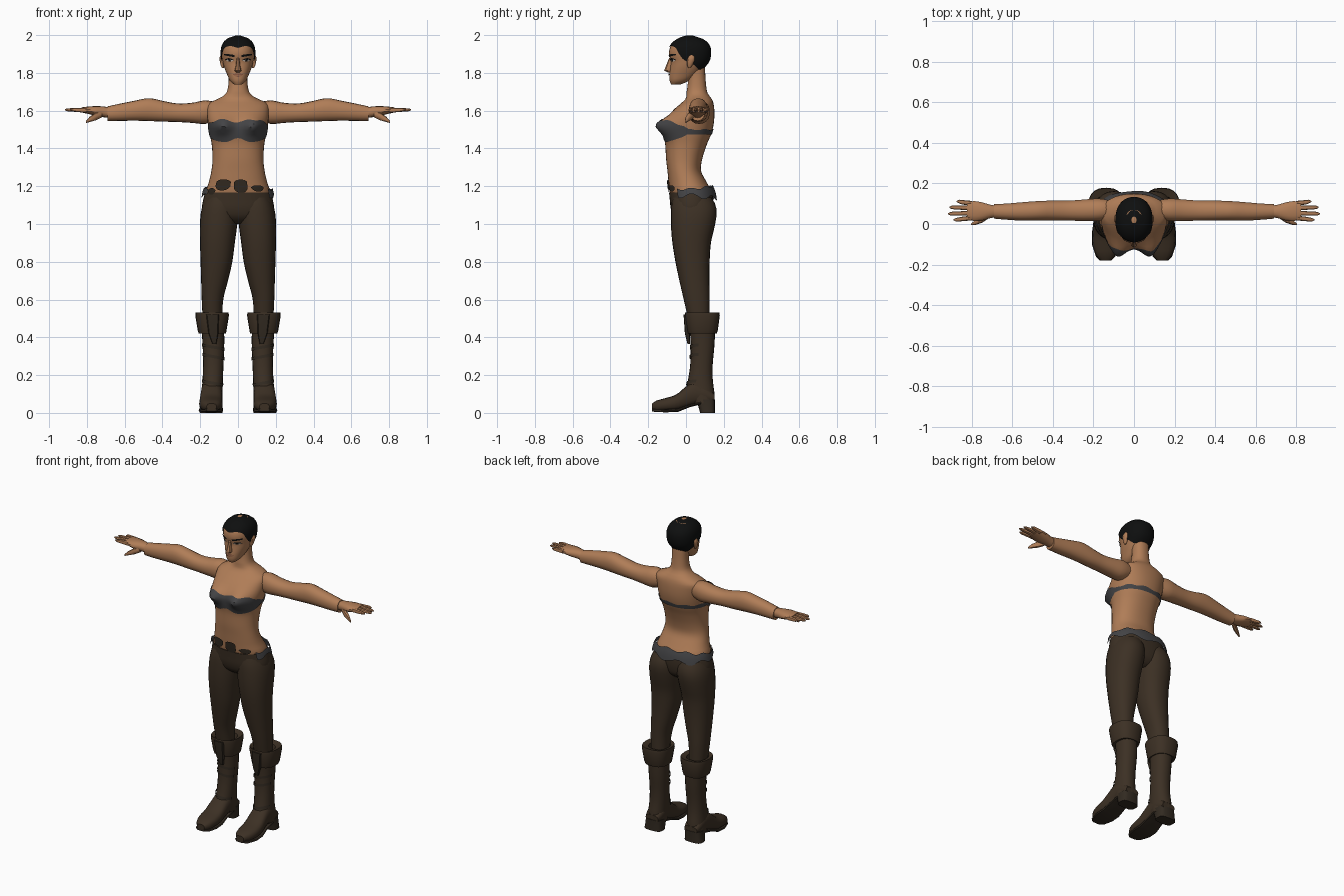
import bpy, bmesh, math
from math import sin, cos, pi, exp


def material(name, r, g, b):
    m = bpy.data.materials.new(name)
    m.diffuse_color = [(c / 255 / 12.92 if c < 10 else ((c / 255 + .055) / 1.055) ** 2.4)
                       for c in (r, g, b)] + [1]
    return m


SKIN = material("skin", 176, 125, 87)
HAIR = material("black_hair", 14, 15, 15)
CLOTH = material("grey_cloth", 68, 68, 70)
PANTS = material("brown_leather", 60, 48, 36)
DARK = material("dark_leather", 50, 42, 33)
LIPS = material("lip_brown", 135, 86, 64)
EYE = material("eye_white", 190, 180, 170)


def make(name, verts, faces, mat, closed=True, angle=40):
    me = bpy.data.meshes.new(name)
    bm = bmesh.new()
    vs = [bm.verts.new(v) for v in verts]
    for f in faces:
        bm.faces.new([vs[i] for i in f])
    if closed:
        bmesh.ops.recalc_face_normals(bm, faces=bm.faces)
    bm.to_mesh(me)
    bm.free()
    ob = bpy.data.objects.new(name, me)
    bpy.context.collection.objects.link(ob)
    me.materials.append(mat)
    bpy.ops.object.select_all(action='DESELECT')
    ob.select_set(True)
    bpy.context.view_layer.objects.active = ob
    bpy.ops.object.shade_smooth_by_angle(angle=math.radians(angle))
    return ob


def sample(rows, t):
    """Smooth interpolation of section rows sorted by their first value."""
    n = len(rows)
    t = min(max(t, rows[0][0]), rows[-1][0])
    i = next(k for k in range(n - 1) if t <= rows[k + 1][0] or k == n - 2)
    h = rows[i + 1][0] - rows[i][0]
    u = (t - rows[i][0]) / h

    def slope(k, c):
        a, b = rows[max(k - 1, 0)], rows[min(k + 1, n - 1)]
        return (b[c] - a[c]) / (b[0] - a[0])
    out = []
    for c in range(1, 5):
        p, q = rows[i][c], rows[i + 1][c]
        out.append((2*u**3 - 3*u*u + 1) * p + (u**3 - 2*u*u + u) * h * slope(i, c)
                   + (3*u*u - 2*u**3) * q + (u**3 - u*u) * h * slope(i + 1, c))
    return out


def point(row, a, off=0, power=.9):
    """Point on a section (centre, half width, low, high) at an angle."""
    c, w, lo, hi = row
    s, k = sin(a), cos(a)
    x = c + (w + off) * math.copysign(abs(s) ** power, s)
    y = (lo + hi) / 2 - ((hi - lo) / 2 + off) * math.copysign(abs(k) ** power, k)
    return x, y


def chest(p):
    x, y, z = p
    if y < .0:
        y -= .055 * exp(-((abs(x) - .085) / .05) ** 2 - ((z - 1.522) / .045) ** 2)
    return x, y, z


def place(axis, t, p):
    return {'z': (p[0], p[1], t), 'y': (p[0], t, p[1]), 'x': (t, p[0], p[1])}[axis]


def loft(name, rows, mat, axis='z', side=1, segs=20, steps=None, power=.9, warp=None, angle=40):
    """Closed skin through the rows; steps=None uses the rows as they are."""
    if steps:
        a, b = rows[0][0], rows[-1][0]
        ts = [a + (b - a) * i / steps for i in range(steps + 1)]
        rows = [[t] + sample(rows, t) for t in ts]
    verts = []
    for t, *row in rows:
        for j in range(segs):
            p = place(axis, t, point(row, 2 * pi * j / segs, 0, power))
            p = warp(p) if warp else p
            verts.append((p[0] * side, p[1], p[2]))
    n = len(rows)
    faces = [(i*segs + j, i*segs + (j+1) % segs, (i+1)*segs + (j+1) % segs, (i+1)*segs + j)
             for i in range(n - 1) for j in range(segs)]
    faces += [tuple(range(segs))[::-1], tuple(range((n - 1) * segs, n * segs))]
    return make(name, verts, faces, mat, True, angle)


def patch(name, rows, mat, a0, a1, low, high, off=.004, cols=16, levels=4, warp=None):
    """Thin plate following a body surface between two angles and two heights."""
    verts = []
    for i in range(levels + 1):
        for j in range(cols + 1):
            a = a0 + (a1 - a0) * j / cols
            z = low(a) + (high(a) - low(a)) * i / levels
            p = (*point(sample(rows, z), a, off), z)
            verts.append(warp(p) if warp else p)
    w = cols + 1
    faces = [(i*w + j, i*w + j + 1, (i+1)*w + j + 1, (i+1)*w + j)
             for i in range(levels) for j in range(cols)]
    return make(name, verts, faces, mat, False)


# Torso and neck: height, centre, half width, front, back
TORSO = [(1.12, 0, .16, -.07, .125), (1.17, 0, .17, -.086, .135), (1.22, 0, .155, -.092, .11),
         (1.28, 0, .141, -.098, .08), (1.34, 0, .135, -.105, .085), (1.42, 0, .139, -.11, .11),
         (1.48, 0, .15, -.118, .135), (1.54, 0, .16, -.112, .148), (1.60, 0, .164, -.07, .15),
         (1.64, 0, .155, -.025, .145), (1.665, 0, .10, 0, .135), (1.69, 0, .064, .002, .115),
         (1.75, 0, .05, .01, .105), (1.84, 0, .05, .01, .10)]
loft("torso", TORSO, SKIN, steps=44, segs=36, warp=chest)

# Chest wrap, deep in front and a narrow strap behind
front = lambda a: max(0, cos(a)) ** .6
patch("chest_wrap", TORSO, CLOTH, -pi, pi,
      lambda a: 1.475 - .045 * front(a) + .025 * exp(-(a / .25) ** 2),
      lambda a: 1.50 + .058 * front(a) - .02 * exp(-(a / .25) ** 2) + .004 * sin(9 * a),
      cols=64, levels=6, warp=chest)

# Head
HEAD = [(1.738, 0, .02, -.078, -.03), (1.755, 0, .04, -.086, .01), (1.79, 0, .057, -.088, .06),
        (1.83, 0, .073, -.083, .095), (1.86, 0, .081, -.081, .118), (1.90, 0, .086, -.09, .127),
        (1.94, 0, .082, -.082, .123), (1.97, 0, .065, -.056, .10), (1.99, 0, .036, -.02, .062),
        (1.998, 0, .006, .01, .03)]
loft("head", HEAD, SKIN, steps=24, segs=32)


def hairline(a):
    a = abs(a)
    if a < .9:
        return 1.932 + .01 * sin(a * 3.4)
    if a < 1.3:
        return 1.934 - .065 * (a - .9) / .4
    return 1.869 - .05 * min(1, (a - 1.3) / 1.0)


patch("hair", HEAD, HAIR, -pi, pi, hairline, lambda a: 1.998, off=.006, cols=60, levels=10)
loft("nose", [(1.803, 0, .011, -.098, -.06), (1.812, 0, .018, -.116, -.06),
              (1.84, 0, .011, -.105, -.06), (1.88, 0, .008, -.089, -.06)], SKIN, segs=8)
patch("upper_lip", HEAD, LIPS, -.42, .42, lambda a: 1.789,
      lambda a: 1.798 - .012 * abs(a), off=.004, cols=6, levels=1)
patch("lower_lip", HEAD, LIPS, -.36, .36, lambda a: 1.778 + .02 * abs(a),
      lambda a: 1.787, off=.005, cols=6, levels=1)
for s, tag in ((1, "left"), (-1, "right")):
    def face_plate(name, mat, a, b, low, high, off):
        lo, hi = (a, b) if s > 0 else (-b, -a)
        patch(tag + name, HEAD, mat, lo, hi, lambda t: low(abs(t)), lambda t: high(abs(t)),
              off, 8, 1)
    arch = lambda t, a, b: sin(pi * min(1, max(0, (t - a) / (b - a))))
    face_plate("_eyebrow", HAIR, .18, .92, lambda t: 1.881 + .014 * t,
               lambda t: 1.891 + .022 * t - .012 * t * t, .004)
    face_plate("_eye", EYE, .26, .78, lambda t: 1.864 - .005 * arch(t, .26, .78),
               lambda t: 1.866 + .007 * arch(t, .26, .78), .003)
    face_plate("_iris", HAIR, .42, .6, lambda t: 1.860, lambda t: 1.872, .004)
    face_plate("_lash", HAIR, .24, .86, lambda t: 1.866 + .005 * arch(t, .24, .86),
               lambda t: 1.870 + .008 * arch(t, .24, .86), .005)
    # Ear
    loft(tag + "_ear", [(1.825, .08, .005, .012, .022), (1.84, .083, .009, .006, .034),
                        (1.87, .088, .011, .006, .046), (1.885, .088, .009, .012, .046),
                        (1.895, .087, .004, .02, .038)], SKIN, side=s, segs=10)

# Arms and hands: distance out, depth centre, half depth, bottom, top
ARM = [(.12, .072, .045, 1.55, 1.645), (.17, .07, .056, 1.53, 1.655), (.24, .068, .054, 1.535, 1.642),
       (.32, .066, .05, 1.54, 1.638), (.40, .066, .05, 1.542, 1.652), (.47, .065, .049, 1.545, 1.666),
       (.55, .062, .046, 1.547, 1.652), (.62, .061, .041, 1.546, 1.638), (.69, .062, .036, 1.546, 1.623)]
PALM = [(.67, .062, .028, 1.56, 1.615), (.71, .062, .034, 1.565, 1.622), (.75, .062, .046, 1.572, 1.624),
        (.79, .064, .05, 1.582, 1.622), (.825, .066, .044, 1.59, 1.618)]
for s, tag in ((1, "left"), (-1, "right")):
    loft(tag + "_arm", ARM, SKIN, 'x', s, 18, 22)
    loft(tag + "_hand", PALM, SKIN, 'x', s, 14, 8)
    for k, (y, tip) in enumerate([(.03, .89), (.054, .917), (.079, .91), (.102, .875)]):
        spread = (y - .066) * .25
        loft(f"{tag}_finger_{k + 1}",
             [(.80, y, .012, 1.588, 1.616), (.85, y + spread * .6, .011, 1.593, 1.615),
              (tip - .012, y + spread, .009, 1.597, 1.612), (tip, y + spread, .003, 1.602, 1.607)],
             SKIN, 'x', s, 8)
    loft(tag + "_thumb", [(.72, .04, .014, 1.565, 1.60), (.75, .022, .016, 1.55, 1.592),
                          (.785, .006, .011, 1.54, 1.568), (.805, -.002, .004, 1.534, 1.546)],
         SKIN, 'x', s, 8)

# Trousers: hips and legs
HIPS = [(1.0, 0, .08, -.02, .09), (1.03, 0, .16, -.06, .125), (1.08, 0, .189, -.08, .14),
        (1.13, 0, .184, -.086, .143), (1.168, 0, .174, -.09, .14)]
LEG = [(.46, .135, .05, .02, .125), (.6, .135, .057, -.012, .125), (.7, .124, .071, -.035, .124),
       (.8, .114, .084, -.056, .125), (.9, .109, .092, -.072, .132), (.98, .104, .098, -.079, .15),
       (1.05, .099, .099, -.08, .162), (1.10, .094, .093, -.078, .157), (1.14, .09, .08, -.07, .135)]
loft("trouser_hips", HIPS, PANTS, steps=10, segs=36)

# Torn waistband: grey cloth round sides and back, belt scraps in front
WAIST = [(1.10, 0, .19, -.085, .158), (1.17, 0, .178, -.09, .146), (1.21, 0, .166, -.092, .13)]
patch("torn_waistband", WAIST, CLOTH, 1.0, 2 * pi - 1.0,
      lambda a: 1.148 - .012 * sin(a * 7) - .012 * max(0, -cos(a)),
      lambda a: 1.185 + .006 * sin(a * 9) + .016 * max(0, -cos(a)), off=.01, cols=48)
for k, (a, b, lo, hi) in enumerate([(-.74, -.2, 1.178, 1.236), (-.1, .26, 1.166, 1.235),
                                   (.36, .88, 1.172, 1.205), (-1.1, -.7, 1.155, 1.19)]):
    mid, half = (a + b) / 2, (b - a) / 2
    patch(f"belt_scrap_{k + 1}", TORSO, DARK, a, b,
          lambda t: lo + .022 * abs((t - mid) / half) ** 3,
          lambda t: hi - .012 * abs((t - mid) / half) ** 3, off=.008, cols=8, levels=2)

# Boots
SHAFT = [(.05, .139, .056, .03, .152), (.11, .138, .055, .0, .15), (.17, .134, .054, .01, .142),
         (.25, .131, .054, .022, .141), (.35, .13, .057, .025, .15), (.45, .133, .06, .02, .155)]
FOOT = [(-.18, .14, .026, .014, .05), (-.165, .14, .042, .01, .062), (-.11, .143, .06, .01, .078),
        (-.05, .143, .062, .012, .098), (0, .141, .058, .025, .14), (.05, .139, .056, .04, .17),
        (.11, .138, .054, .05, .14), (.15, .138, .045, .055, .10)]
CUFF = [(.47, .135, .05, .02, .13), (.522, .135, .06, .01, .14), (.532, .137, .087, -.004, .176),
        (.515, .137, .089, -.006, .179), (.435, .137, .076, .006, .168), (.42, .136, .072, .01, .163),
        (.425, .134, .055, .03, .15)]
for s, tag in ((1, "left"), (-1, "right")):
    loft(tag + "_trouser_leg", LEG, PANTS, 'z', s, 24, 24)
    loft(tag + "_boot_shaft", SHAFT, PANTS, 'z', s, 20, 14)
    loft(tag + "_boot_foot", FOOT, PANTS, 'y', s, 16, 14, power=.75)
    loft(tag + "_boot_sole", [(-.18, .14, .028, .008, .022), (-.16, .14, .048, .004, .02),
                              (-.10, .143, .065, .003, .02), (-.04, .143, .064, .006, .024),
                              (.02, .141, .058, .03, .045), (.08, .14, .058, .045, .06)],
         DARK, 'y', s, 12, power=.5)
    loft(tag + "_boot_heel", [(0, .143, .06, .075, .153), (.035, .141, .056, .065, .153),
                              (.07, .139, .056, .05, .154)], DARK, 'z', s, 16, power=.6)
    loft(tag + "_boot_cuff", CUFF, PANTS, 'z', s, 20, power=.8, angle=30)
    # Hanging flap and ankle straps
    loft(tag + "_cuff_flap", [(.365, .125, .01, .008, .022), (.42, .13, .026, -.006, .02),
                              (.52, .135, .034, -.013, .01)], DARK, 'z', s, 8, power=.5)
    mirrored = [(r[0], r[1] * s, *r[2:]) for r in SHAFT]
    for k, z in enumerate((.15, .29, .34)):
        patch(f"{tag}_boot_strap_{k + 1}", mirrored, DARK, -1.3, 1.3,
              lambda a: z + .012 * sin(a * s), lambda a: z + .016 + .012 * sin(a * s),
              off=.005, cols=10, levels=1)
